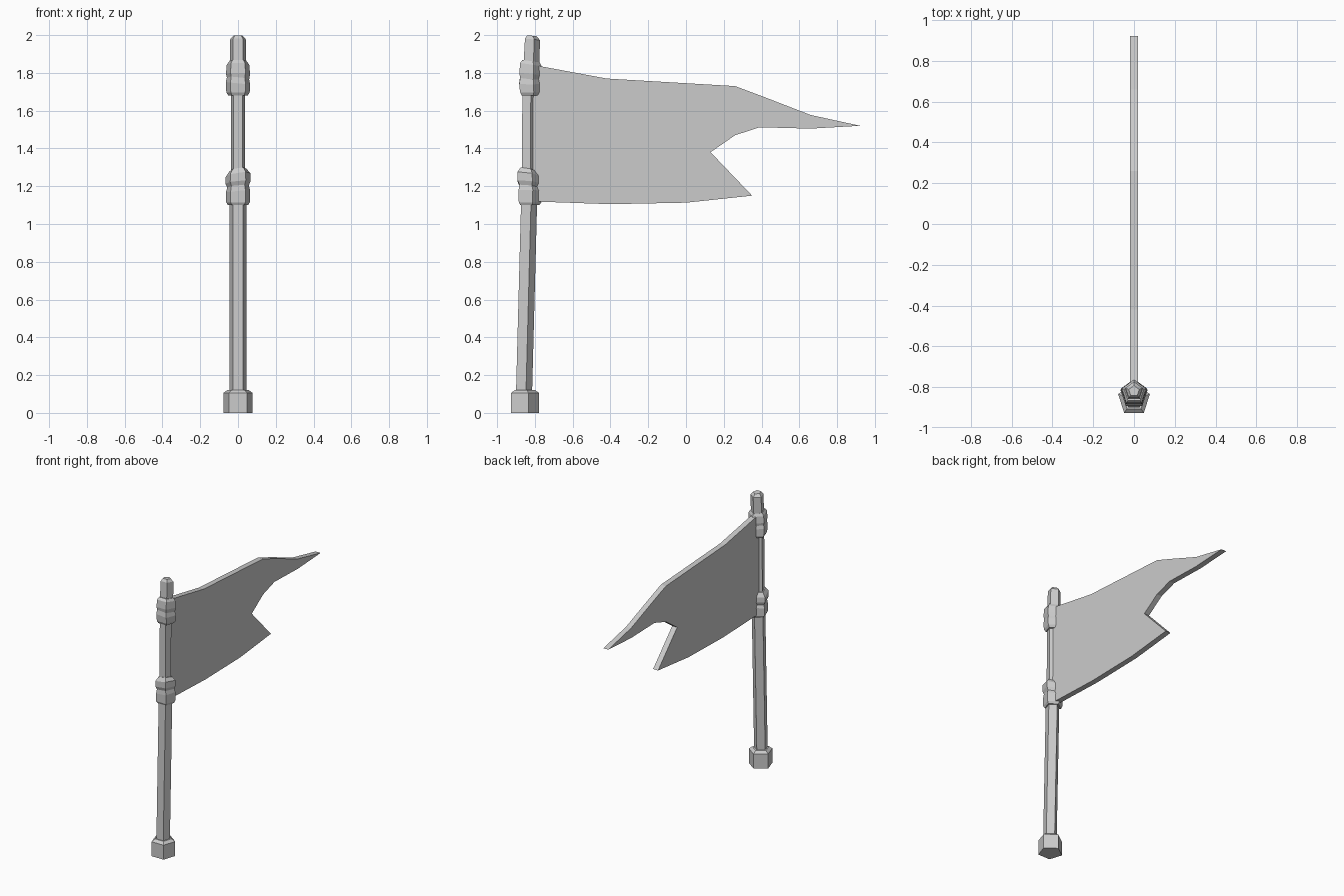
import bpy
import bmesh
from math import cos, sin, pi

cube = bpy.data.objects.get("Cube")
if cube:
    bpy.data.objects.remove(cube, do_unlink=True)

GREY = (0.6, 0.6, 0.6, 1)
grey = bpy.data.materials.new("plain grey")
grey.use_nodes = True
grey.diffuse_color = GREY
grey.node_tree.nodes["Principled BSDF"].inputs["Base Color"].default_value = GREY


def finish(name, bm):
    bmesh.ops.recalc_face_normals(bm, faces=bm.faces)
    mesh = bpy.data.meshes.new(name)
    bm.to_mesh(mesh)
    bm.free()
    mesh.materials.append(grey)
    obj = bpy.data.objects.new(name, mesh)
    bpy.context.collection.objects.link(obj)
    return obj


def pentagon_tower(name, rings, sides=5):
    """Loft through rings of (centre y, z, radius, tilt across y, tilt across x)."""
    bm = bmesh.new()
    loops = []
    for cy, z, r, ty, tx in rings:
        loop = []
        for i in range(sides):
            a = pi / 2 + 2 * pi * i / sides
            x, y = r * cos(a), r * sin(a)
            loop.append(bm.verts.new((x, cy + y, z + ty * y + tx * x)))
        loops.append(loop)
    for low, high in zip(loops, loops[1:]):
        for i in range(sides):
            j = (i + 1) % sides
            bm.faces.new((low[i], low[j], high[j], high[i]))
    bm.faces.new(loops[0][::-1])
    bm.faces.new(loops[-1])
    return finish(name, bm)


# Foot block with a chamfered upper rim
pentagon_tower("pole_foot", [
    (-0.859, 0, 0.082, 0, 0), (-0.859, 0.105, 0.082, 0, 0),
    (-0.859, 0.122, 0.058, 0, 0)])

# Slightly leaning pole with a bevelled tip
pentagon_tower("pole", [
    (-0.862, 0.10, 0.047, 0, 0), (-0.835, 1.12, 0.047, 0, 0),
    (-0.836, 1.28, 0.040, 0, 0), (-0.834, 1.70, 0.040, 0, 0),
    (-0.822, 1.86, 0.046, 0, 0), (-0.817, 1.978, 0.044, -0.1, 0),
    (-0.819, 1.997, 0.027, -0.1, 0)])

# Lumpy bindings that hold the flag
pentagon_tower("lower_binding", [
    (-0.832, 1.10, 0.056, 0, 0), (-0.832, 1.115, 0.066, 0, 0),
    (-0.832, 1.175, 0.067, 0, 0.1), (-0.834, 1.20, 0.060, -0.1, 0.1),
    (-0.835, 1.222, 0.070, -0.1, 0.1), (-0.836, 1.262, 0.069, -0.15, 0.15),
    (-0.836, 1.288, 0.048, -0.2, 0.15)])
pentagon_tower("upper_binding", [
    (-0.826, 1.68, 0.054, 0, 0), (-0.826, 1.697, 0.065, 0, 0),
    (-0.828, 1.745, 0.068, 0, -0.1), (-0.828, 1.772, 0.062, -0.1, -0.1),
    (-0.828, 1.795, 0.067, -0.1, 0), (-0.827, 1.845, 0.063, -0.15, 0),
    (-0.825, 1.863, 0.050, -0.15, 0)])

# Torn, swallow-tailed flag
outline = [
    (-0.83, 1.845), (-0.77, 1.835), (-0.42, 1.77), (0.26, 1.73),
    (0.42, 1.67), (0.66, 1.577), (0.922, 1.52), (0.66, 1.505),
    (0.39, 1.512), (0.26, 1.47), (0.13, 1.38), (0.35, 1.15),
    (0, 1.113), (-0.4, 1.105), (-0.83, 1.12)]
bm = bmesh.new()
sheet = bm.faces.new([bm.verts.new((-0.02, y, z)) for y, z in outline])
grown = bmesh.ops.extrude_face_region(bm, geom=[sheet], use_keep_orig=True)
for v in grown["geom"]:
    if isinstance(v, bmesh.types.BMVert):
        v.co.x = 0.02
finish("flag", bm)
